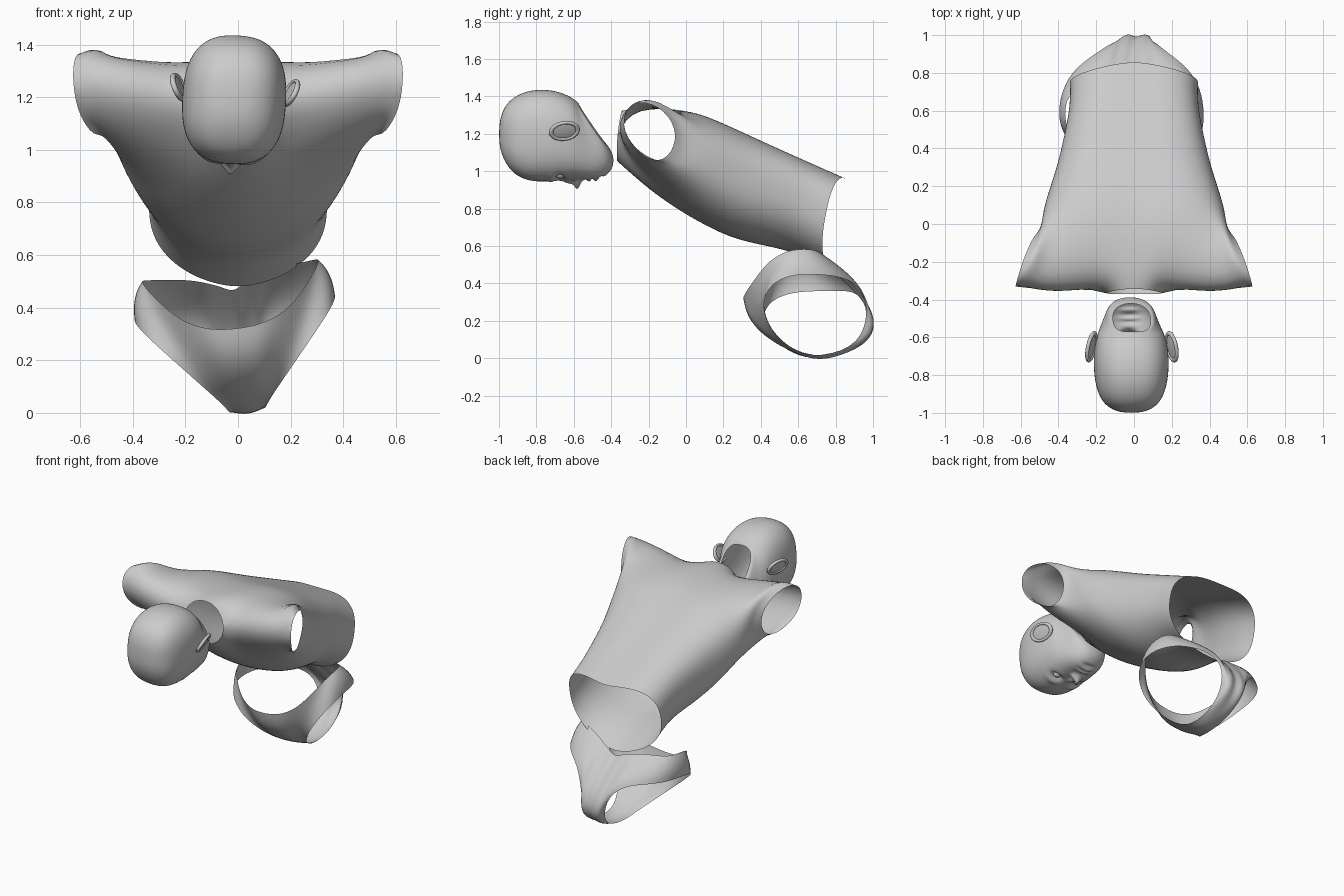
import bpy, bmesh
from math import sin, cos, pi, radians, exp, copysign
from mathutils import Matrix, Vector

if "Cube" in bpy.data.objects:
    bpy.data.objects.remove(bpy.data.objects["Cube"])


def half_ring(back, front, hx, n, dy=0.0, dz=0.0, p=0.8):
    """Half cross-section from front centre, round the side, to back centre."""
    pts = []
    for i in range(n):
        a = -pi / 2 + pi * i / (n - 1)
        c, s = max(cos(a), 0.0), sin(a)
        if c < 1e-6:
            c = 0.0
        t = (1 + copysign(abs(s) ** p, s)) / 2
        pts.append((hx * c ** p,
                    front[0] + (back[0] - front[0]) * t + dy * c,
                    front[1] + (back[1] - front[1]) * t + dz * c))
    return pts


def half_shell(name, rows, levels=2):
    """Loft rows into a half cage, then mirror and subdivide it."""
    bm = bmesh.new()
    grid = [[bm.verts.new(p) for p in r] for r in rows]
    for a, b in zip(grid, grid[1:]):
        for i in range(len(a) - 1):
            bm.faces.new((a[i], a[i + 1], b[i + 1], b[i]))
    bmesh.ops.remove_doubles(bm, verts=bm.verts, dist=0.0005)
    bmesh.ops.recalc_face_normals(bm, faces=bm.faces)
    me = bpy.data.meshes.new(name)
    bm.to_mesh(me)
    bm.free()
    ob = bpy.data.objects.new(name, me)
    bpy.context.collection.objects.link(ob)
    bpy.context.view_layer.objects.active = ob
    ob.modifiers.new("mirror", 'MIRROR').merge_threshold = 0.001
    sub = ob.modifiers.new("smooth", 'SUBSURF')
    sub.levels = sub.render_levels = levels
    for m in list(ob.modifiers):
        bpy.ops.object.modifier_apply(modifier=m.name)
    smooth(ob)
    return ob


def smooth(ob):
    for f in ob.data.polygons:
        f.use_smooth = True


def roll(ob, pivot, degrees, shift=0.0):
    """Lean a part sideways about the y direction."""
    p = Vector(pivot)
    ob.data.transform(Matrix.Translation(p + Vector((shift, 0, 0)))
                      @ Matrix.Rotation(radians(degrees), 4, 'Y')
                      @ Matrix.Translation(-p))


# Torso: waist rings, then a chest row, then the neck and arm openings
N = 16
torso_rows = [
    half_ring((.86, .955), (.76, .475), .34, N, -.06, .07),
    half_ring((.72, 1.015), (.64, .535), .34, N, -.04, .07),
    half_ring((.58, 1.075), (.50, .585), .355, N, 0, .06),
    half_ring((.35, 1.18), (.27, .625), .40, N, .02, .05),
    half_ring((.14, 1.275), (.10, .705), .455, N, .05, .05),
    half_ring((-.02, 1.325), (-.05, .79), .485, N, .10, .05),
]
chest = [(0, -.2, .90), (.1, -.2, .91), (.2, -.2, .945), (.36, -.24, 1.02),
         (.5, -.29, 1.09), (.51, -.18, 1.055), (.49, -.06, 1.04),
         (.485, 0, 1.1), (.49, -.02, 1.23), (.51, -.11, 1.375),
         (.52, -.21, 1.425), (.5, -.33, 1.395), (.36, -.30, 1.365),
         (.2, -.27, 1.345), (.1, -.25, 1.345), (0, -.24, 1.34)]
openings = [(0, -.37, 1.05), (.1, -.37, 1.07), (.17, -.37, 1.18),
            (.42, -.415, 1.22), (.63, -.345, 1.25), (.605, -.29, 1.12),
            (.525, -.145, 1.025), (.51, -.05, 1.13), (.53, -.06, 1.27),
            (.585, -.18, 1.375), (.625, -.315, 1.365), (.63, -.345, 1.25),
            (.42, -.415, 1.22), (.17, -.37, 1.18), (.1, -.35, 1.31),
            (0, -.34, 1.33)]
half_shell("torso", torso_rows + [chest, openings])

# Pelvis: waist edge, middle, and crotch plus leg-hole edge (narrow at back)
waist = [(0, .305, .32), (.08, .31, .325), (.15, .325, .345), (.22, .36, .385),
         (.3, .43, .475), (.335, .52, .53), (.34, .6, .545), (.325, .67, .545),
         (.27, .71, .54), (.18, .74, .53), (.12, .76, .515),
         (.08, .775, .5), (.04, .785, .485), (0, .785, .46)]
middle = [(0, .41, .13), (.06, .41, .13), (.11, .41, .165), (.19, .40, .235),
          (.28, .415, .35), (.36, .48, .46), (.38, .59, .485),
          (.36, .70, .48), (.29, .785, .47), (.18, .85, .45), (.1, .93, .38),
          (.07, 1.0, .23), (.04, 1.02, .16), (0, .99, .16)]
legs = [(0, .71, -.025), (.06, .71, -.01), (.08, .57, .03), (.16, .46, .12),
        (.265, .395, .24), (.37, .45, .36), (.39, .58, .405), (.37, .72, .405),
        (.30, .83, .40), (.17, .92, .375), (.09, .98, .27), (.072, .94, .06),
        (.06, .71, -.01), (0, .71, -.025)]
pelvis_rows = []
for k in range(7):
    t = k / 6
    w = ((2 * t - 1) * (t - 1), 4 * t * (1 - t), t * (2 * t - 1))
    pelvis_rows.append([[w[0] * a + w[1] * b + w[2] * c
                         for a, b, c in zip(*trio)]
                        for trio in zip(waist, middle, legs)])
roll(half_shell("pelvis", pelvis_rows), (0, .65, .3), -7)

# Head: rings from the crown, round the jaw, to the open neck
head_rings = [
    ((-1.0, 1.2), (-1.0, 1.2), 0), ((-.995, 1.28), (-.995, 1.12), .07),
    ((-.97, 1.35), (-.97, 1.05), .125), ((-.915, 1.405), (-.92, .98), .17),
    ((-.82, 1.44), (-.83, .942), .195), ((-.71, 1.435), (-.73, .945), .2),
    ((-.65, 1.415), (-.66, .95), .195), ((-.61, 1.395), (-.58, .955), .185),
    ((-.59, 1.38), (-.52, .955), .168), ((-.58, 1.37), (-.45, .955), .148),
    ((-.575, 1.365), (-.385, 1.01), .13), ((-.572, 1.36), (-.385, 1.09), .118),
    ((-.57, 1.355), (-.42, 1.14), .1)]
head = half_shell("head", [half_ring(b, f, w, 15, -.01 if i > 4 else 0, 0, .78)
                           for i, (b, f, w) in enumerate(head_rings)], 3)

# Face features pressed into the head: x, y, radius x, radius y, height change
features = [(0, -.58, .028, .02, -.045), (0, -.62, .018, .035, -.02),
            (.08, -.675, .035, .022, .03), (.08, -.72, .045, .018, -.01),
            (0, -.518, .045, .011, -.012), (0, -.482, .04, .011, -.012),
            (0, -.5, .05, .005, .008), (0, -.455, .05, .01, .012),
            (.03, -.58, .012, .014, -.012)]
for v in head.data.vertices:
    if v.co.z < 1.08:
        fade = min(1, (1.08 - v.co.z) / .06)
        for x, y, rx, ry, dz in features:
            v.co.z += fade * dz * exp(-((abs(v.co.x) - x) / rx) ** 2
                                      - ((v.co.y - y) / ry) ** 2)

# Eyes and ears on both sides
parts = [head]
for side, word in ((1, "right"), (-1, "left")):
    bpy.ops.mesh.primitive_uv_sphere_add(segments=24, ring_count=12,
                                         radius=.026)
    eye = bpy.context.object
    eye.name = word + "_eye"
    eye.data.transform(Matrix.Translation((side * .078, -.673, .99)))
    bpy.ops.mesh.primitive_uv_sphere_add(segments=24, ring_count=12, radius=1)
    ear = bpy.context.object
    ear.name = word + "_ear"
    bpy.ops.mesh.primitive_torus_add(major_segments=32, minor_segments=10,
                                     major_radius=.85, minor_radius=.15)
    rim = bpy.context.object
    rim.name = word + "_ear_rim"
    ear.data.transform(Matrix.Diagonal((.008, .075, .05, 1)))
    rim.data.transform(Matrix.Diagonal((.058, .085, .07, 1)))
    rim.data.transform(Matrix.Rotation(pi / 2, 4, 'Y'))
    place = (Matrix.Translation((side * .213, -.65, 1.227))
             @ Matrix.Rotation(side * radians(25), 4, 'Y')
             @ Matrix.Rotation(side * radians(12), 4, 'Z'))
    for ob in (ear, rim):
        ob.data.transform(place)
    for ob in (eye, ear, rim):
        smooth(ob)
        parts.append(ob)
for ob in parts:
    roll(ob, (0, -.7, 1.2), 3, -.014)
